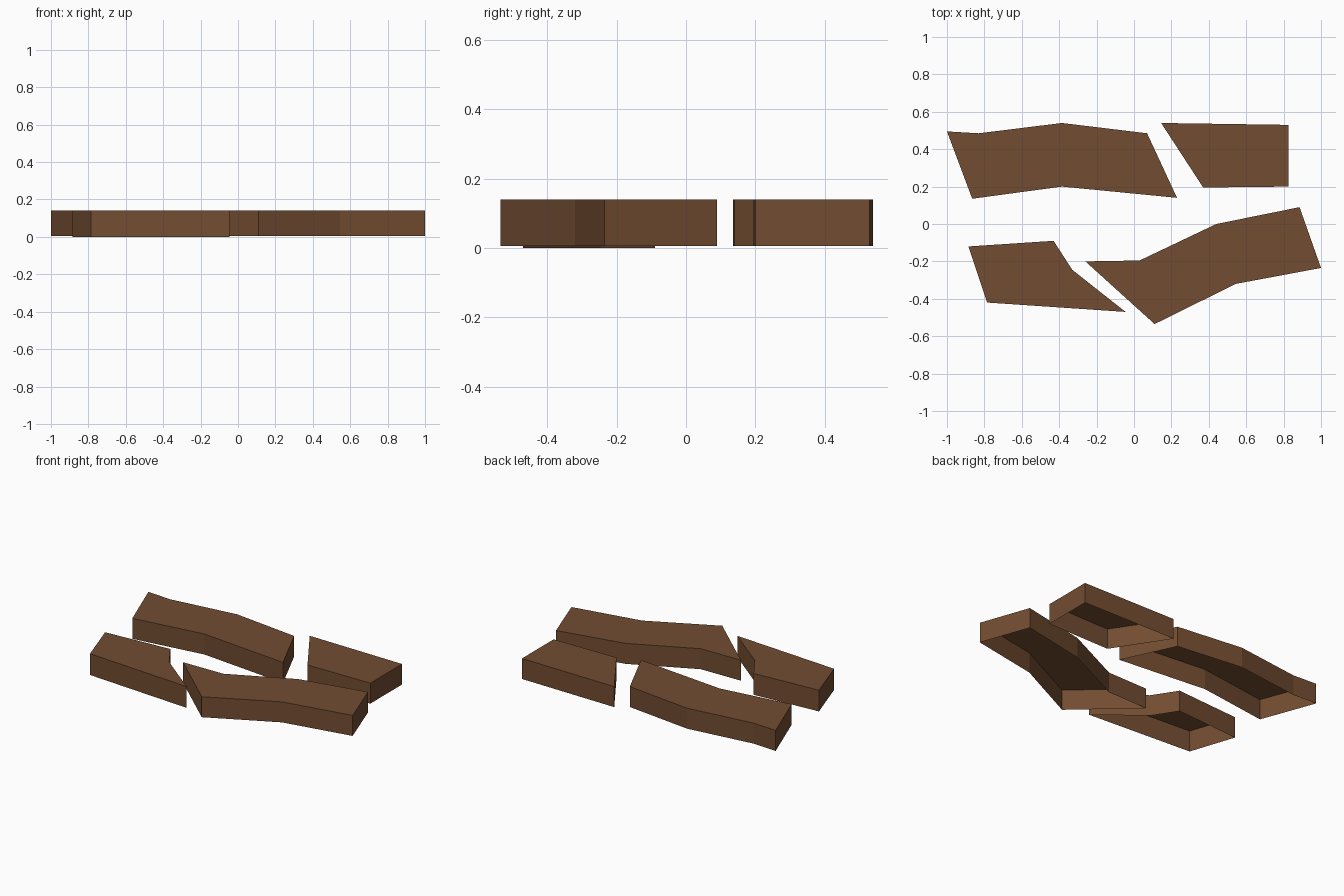
import bpy, bmesh, math

if "Cube" in bpy.data.objects:
    bpy.data.objects.remove(bpy.data.objects["Cube"])

wood = bpy.data.materials.new("brown wood")
wood.diffuse_color = (0.17, 0.073, 0.031, 1)
wood.use_nodes = True
wood.node_tree.nodes["Principled BSDF"].inputs["Base Color"].default_value = wood.diffuse_color

TOP = 0.14


def plank(name, outline, base=0.005):
    """Thin open-bottomed board: flat top with a skirt around its outline."""
    bm = bmesh.new()
    top = bm.faces.new([bm.verts.new((x, y, TOP)) for x, y in outline])
    top.normal_update()
    if top.normal.z < 0:
        top.normal_flip()
    skirt = bmesh.ops.extrude_edge_only(bm, edges=bm.edges[:])
    for v in skirt["geom"]:
        if isinstance(v, bmesh.types.BMVert):
            v.co.z = base
    # Orient skirt faces outwards, consistent with the top
    bmesh.ops.recalc_face_normals(bm, faces=bm.faces[:])
    bm.normal_update()
    if top.normal.z < 0:
        bmesh.ops.reverse_faces(bm, faces=bm.faces[:])
    mesh = bpy.data.meshes.new(name)
    bm.to_mesh(mesh)
    bm.free()
    mesh.materials.append(wood)
    ob = bpy.data.objects.new(name, mesh)
    bpy.context.collection.objects.link(ob)


# Back row
plank("back_left_plank", [(-1, .495), (-.865, .135), (-.385, .2), (.23, .14),
                          (.07, .485), (-.385, .54), (-.83, .485)])
plank("back_right_plank", [(.145, .54), (.37, .195), (.825, .2), (.825, .53)])
# Front row
plank("front_left_plank", [(-.885, -.12), (-.785, -.42), (-.045, -.47),
                           (-.33, -.245), (-.43, -.09)], base=0.0)
plank("front_right_plank", [(-.26, -.2), (.11, -.535), (.545, -.32), (1.0, -.235),
                            (.885, .09), (.44, 0), (.03, -.195)])
